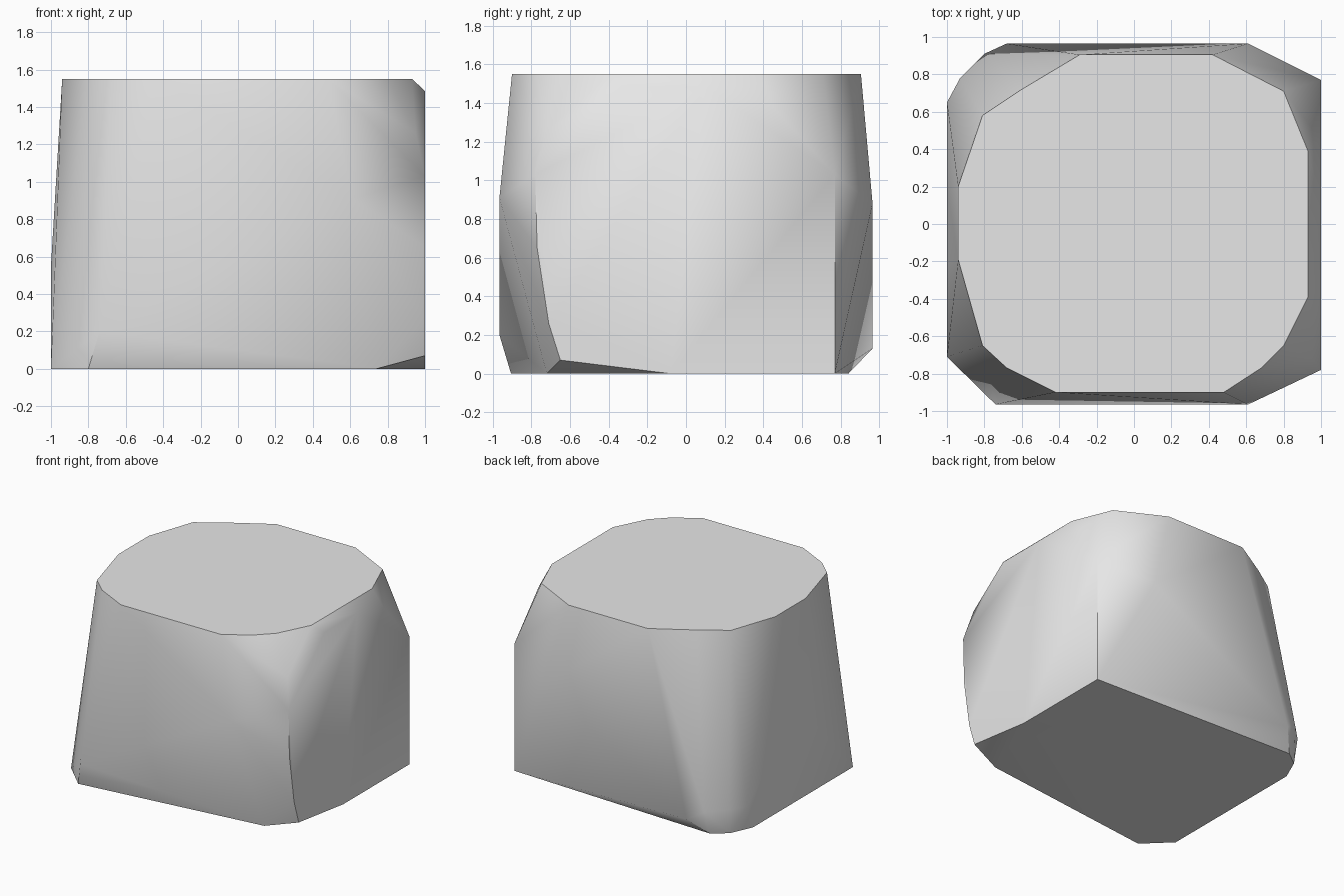
import bpy
import bmesh
import math
from mathutils import Vector

default_cube = bpy.data.objects.get("Cube")
if default_cube:
    bpy.data.objects.remove(default_cube, do_unlink=True)

HEIGHT = 1.55


def make_material(name, value):
    material = bpy.data.materials.new(name)
    material.use_nodes = True
    colour = (value, value, value, 1)
    material.diffuse_color = colour
    material.node_tree.nodes["Principled BSDF"].inputs["Base Color"].default_value = colour
    return material


def level(outline, height):
    """Lift a flat outline to one height."""
    return [Vector((x, y, height)) for x, y in outline]


# Flat top with clipped corners
top_outline = [
    (-.94, -.19), (-.94, .2), (-.81, .58), (-.6, .72), (-.29, .905),
    (.42, .905), (.8, .71), (.93, .39), (.93, -.39), (.8, -.65),
    (.68, -.77), (.48, -.9), (-.42, -.9), (-.68, -.77), (-.81, -.65),
]

# Flat base, narrower along the front
base_outline = [
    (1, .77), (1, -.08), (.74, -.72), (-.8, -.905), (-1, -.71),
    (-1, .57), (-.92, .75), (-.8, .84),
]

# Ends of the slanting ridges on the front and back
front_ridge = [Vector((-.74, -.965, .2)), Vector((.61, -.965, .91))]
back_ridge = [Vector((-.68, .965, .13)), Vector((.61, .965, .88))]

# Rounded rear corner, just above the base
rear_corner = level([(-1, .65), (-.93, .78), (-.8, .91)], .2)

# Shoulder line on the slightly bulging side
side_bulge = level([(-1, -.2), (-1, .2)], .55)

# Outline of the broad flat side
flat_side = [Vector((1, y, z)) for y, z in [
    (-.65, .07), (-.71, .26), (-.77, .65), (-.78, 1.03),
    (-.32, 1.485), (.1, 1.485), (.45, 1.38), (.77, 1.03),
]]
front_shoulder = [Vector((.95, -.72, 1.26))]

# Wrap the outlines in one chiselled solid
corners = (level(top_outline, HEIGHT) + level(base_outline, 0) + front_ridge
           + back_ridge + rear_corner + side_bulge + flat_side + front_shoulder)
bm = bmesh.new()
for corner in corners:
    bm.verts.new(corner)
bmesh.ops.convex_hull(bm, input=bm.verts[:])
loose = [v for v in bm.verts if not v.link_faces]
bmesh.ops.delete(bm, geom=loose, context="VERTS")
bmesh.ops.dissolve_limit(bm, angle_limit=math.radians(1),
                         verts=bm.verts[:], edges=bm.edges[:])
bmesh.ops.recalc_face_normals(bm, faces=bm.faces[:])

mesh = bpy.data.meshes.new("stone_block")
bm.to_mesh(mesh)
bm.free()
mesh.materials.append(make_material("pale grey stone", .8))
stone = bpy.data.objects.new("stone_block", mesh)
bpy.context.collection.objects.link(stone)

# Soft worn flanks with crisp rims
bpy.ops.object.select_all(action="DESELECT")
stone.select_set(True)
bpy.context.view_layer.objects.active = stone
bpy.ops.object.shade_smooth_by_angle(angle=math.radians(40))
